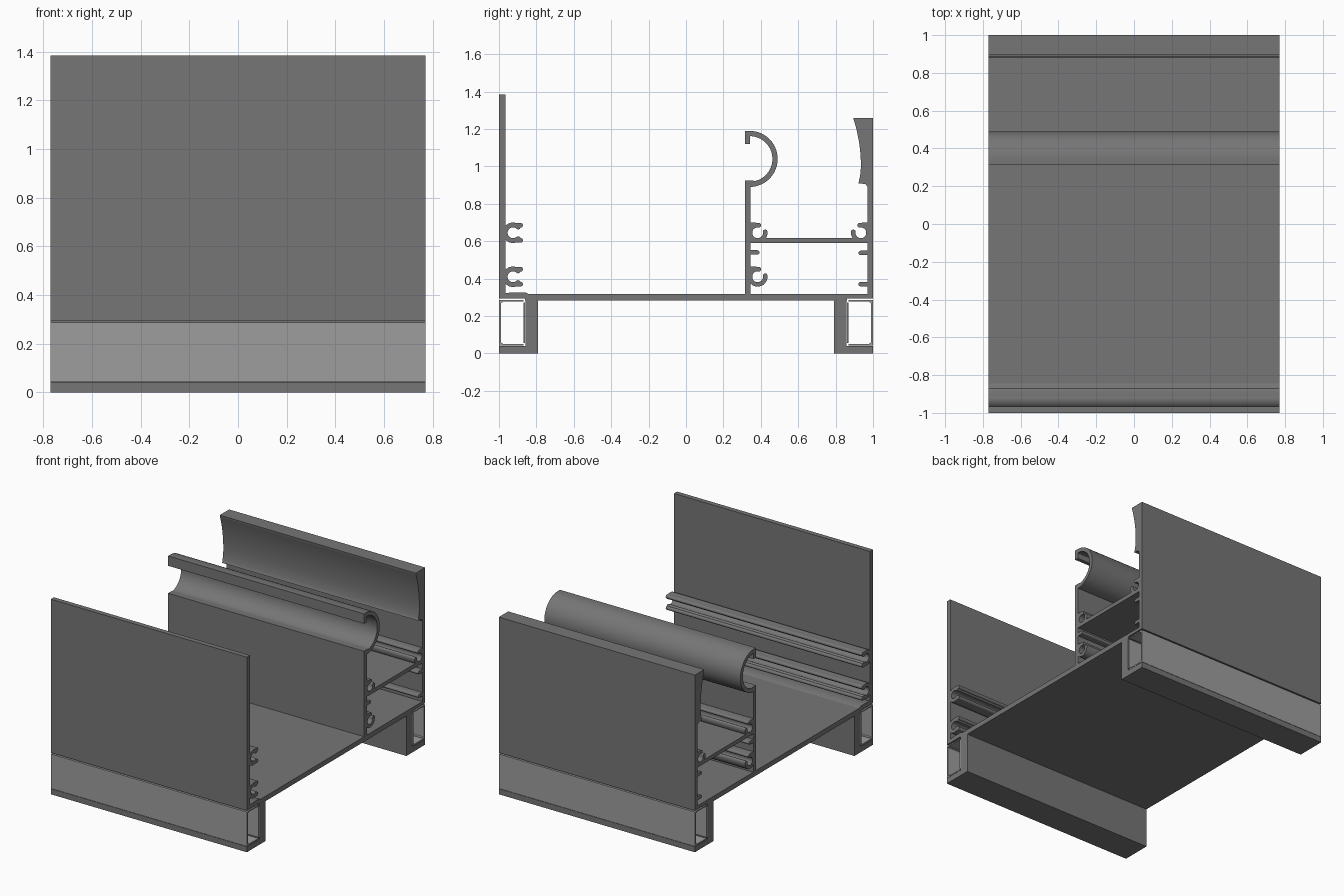
import bpy
import bmesh
from math import cos, sin, pi, radians

old = bpy.data.objects.get("Cube")
if old:
    bpy.data.objects.remove(old, do_unlink=True)

HALF = 0.77  # half length of the extrusion along x


def material(name, value):
    m = bpy.data.materials.new(name)
    m.use_nodes = True
    m.diffuse_color = (value, value, value, 1)
    m.node_tree.nodes["Principled BSDF"].inputs["Base Color"].default_value = (value, value, value, 1)
    return m


dark = material("dark grey metal", 0.18)
light = material("light grey cover", 0.34)


def extrude(name, outlines, mat=dark):
    """Extrude closed (y, z) outlines along x into one object."""
    bm = bmesh.new()
    for pts in outlines:
        face = bm.faces.new([bm.verts.new((-HALF, y, z)) for y, z in pts])
        new = bmesh.ops.extrude_face_region(bm, geom=[face])["geom"]
        verts = [v for v in new if isinstance(v, bmesh.types.BMVert)]
        bmesh.ops.translate(bm, verts=verts, vec=(2 * HALF, 0, 0))
    bmesh.ops.recalc_face_normals(bm, faces=bm.faces)
    mesh = bpy.data.meshes.new(name)
    bm.to_mesh(mesh)
    bm.free()
    mesh.materials.append(mat)
    ob = bpy.data.objects.new(name, mesh)
    bpy.context.collection.objects.link(ob)
    bpy.ops.object.select_all(action='DESELECT')
    ob.select_set(True)
    bpy.context.view_layer.objects.active = ob
    bpy.ops.object.shade_smooth_by_angle(angle=radians(32))
    return ob


def rect(y0, y1, z0, z1):
    return [(y0, z0), (y1, z0), (y1, z1), (y0, z1)]


def arc(cy, cz, r, a0, a1, n):
    angles = [radians(a0 + (a1 - a0) * i / n) for i in range(n + 1)]
    return [(cy + r * cos(a), cz + r * sin(a)) for a in angles]


def band(cy, cz, r_in, r_out, a0, a1, n=16, rounded=True):
    """Curved strip with optional round ends."""
    pts = arc(cy, cz, r_out, a0, a1, n)
    mid, cap = (r_in + r_out) / 2, (r_out - r_in) / 2
    if rounded:
        e = arc(cy, cz, mid, a1, a1, 1)[0]
        pts += arc(*e, cap, a1, a1 + 180, 6)[1:-1]
    pts += arc(cy, cz, r_in, a1, a0, n)
    if rounded:
        e = arc(cy, cz, mid, a0, a0, 1)[0]
        pts += arc(*e, cap, a0 + 180, a0 + 360, 6)[1:-1]
    return pts


def prong(y0, y1, z, r=0.012):
    """Short rib from a wall at y0 to a rounded tip at y1."""
    s = 1 if y1 > y0 else -1
    tip = [(y1 - s * r + s * r * cos(a), z + r * sin(a))
           for a in [-pi / 2 + pi * i / 8 for i in range(9)]]
    return [(y0, z - r)] + tip + [(y0, z + r)]


def mirror(pts):
    return [(-y, z) for y, z in pts]


# Floor plate with thinner lips over the leg pockets
lip = rect(-1, -0.85, 0.295, 0.318)
extrude("floor_plate", [rect(-0.86, 0.86, 0.283, 0.318), lip, mirror(lip)])

# Legs and their clip-on covers, mirrored front to back
leg = [(-1, 0), (-0.79, 0), (-0.79, 0.3), (-0.858, 0.3), (-0.858, 0.04), (-1, 0.04)]
cover = [[(-1, 0.042), (-0.98, 0.042), (-0.98, 0.054), (-0.988, 0.058),
          (-0.988, 0.27), (-0.98, 0.274), (-0.98, 0.286), (-1, 0.286)],
         rect(-0.98, -0.87, 0.042, 0.05), rect(-0.98, -0.87, 0.278, 0.286),
         rect(-0.868, -0.86, 0.055, 0.273)]
for side, flip in (("front", list), ("back", mirror)):
    extrude(side + "_leg", [flip(leg)])
    extrude(side + "_leg_cover", [flip(p) for p in cover], light)

# Front wall with its foot and open screw channels
extrude("front_wall", [rect(-1, -0.965, 0.295, 1.385),
                       [(-0.97, 0.31), (-0.83, 0.31), (-0.86, 0.327), (-0.93, 0.327), (-0.97, 0.321)]])
extrude("front_screw_channels",
        [band(-0.925, z, 0.029, 0.055, 48, 312) for z in (0.645, 0.41)]
        + [prong(-0.92, -0.872, z + d, 0.013) for z in (0.645, 0.41) for d in (0.04, -0.04)])

# Middle wall with the curved hook on top
extrude("middle_wall", [rect(0.315, 0.345, 0.3, 0.925)])
hook = (arc(0.34, 1.04, 0.15, -90, 90, 40) + [(0.315, 1.19), (0.315, 1.12), (0.342, 1.12), (0.342, 1.16)]
        + arc(0.34, 1.04, 0.122, 87, -75, 40) + [(0.345, 0.925), (0.33, 0.925), (0.33, 0.89)])
extrude("hook", [hook])

# Shelf between middle and back walls
extrude("shelf", [rect(0.34, 0.975, 0.59, 0.618)])

# Screw channels and ribs on the middle wall
ribs = [prong(0.34, 0.393, 0.54)]
for z in (0.645, 0.41):
    ribs += [band(0.383, z, 0.029, 0.053, 80, 368), prong(0.34, 0.385, z + 0.042)]
extrude("middle_screw_channels", ribs)

# Back wall, its concave thickened top, and its ribs
extrude("back_wall", [rect(0.97, 1, 0.295, 1.258)])
curve = [(0.935 - 0.04 * (t / 0.25) ** 2 if t > 0 else 0.935 - 0.012 * (t / 0.09) ** 2, 1.005 + t)
         for t in [-0.09 + 0.34 * i / 16 for i in range(17)]]
extrude("back_wall_pad", [[(0.99, 0.88), (0.97, 0.89), (0.96, 0.905), (0.92, 0.91)]
                          + curve + [(0.895, 1.258), (0.99, 1.258)]])
extrude("back_screw_channels",
        [band(0.935, 0.645, 0.029, 0.053, 172, 460), prong(0.975, 0.93, 0.687),
         prong(0.975, 0.922, 0.537), prong(0.975, 0.922, 0.37)])
